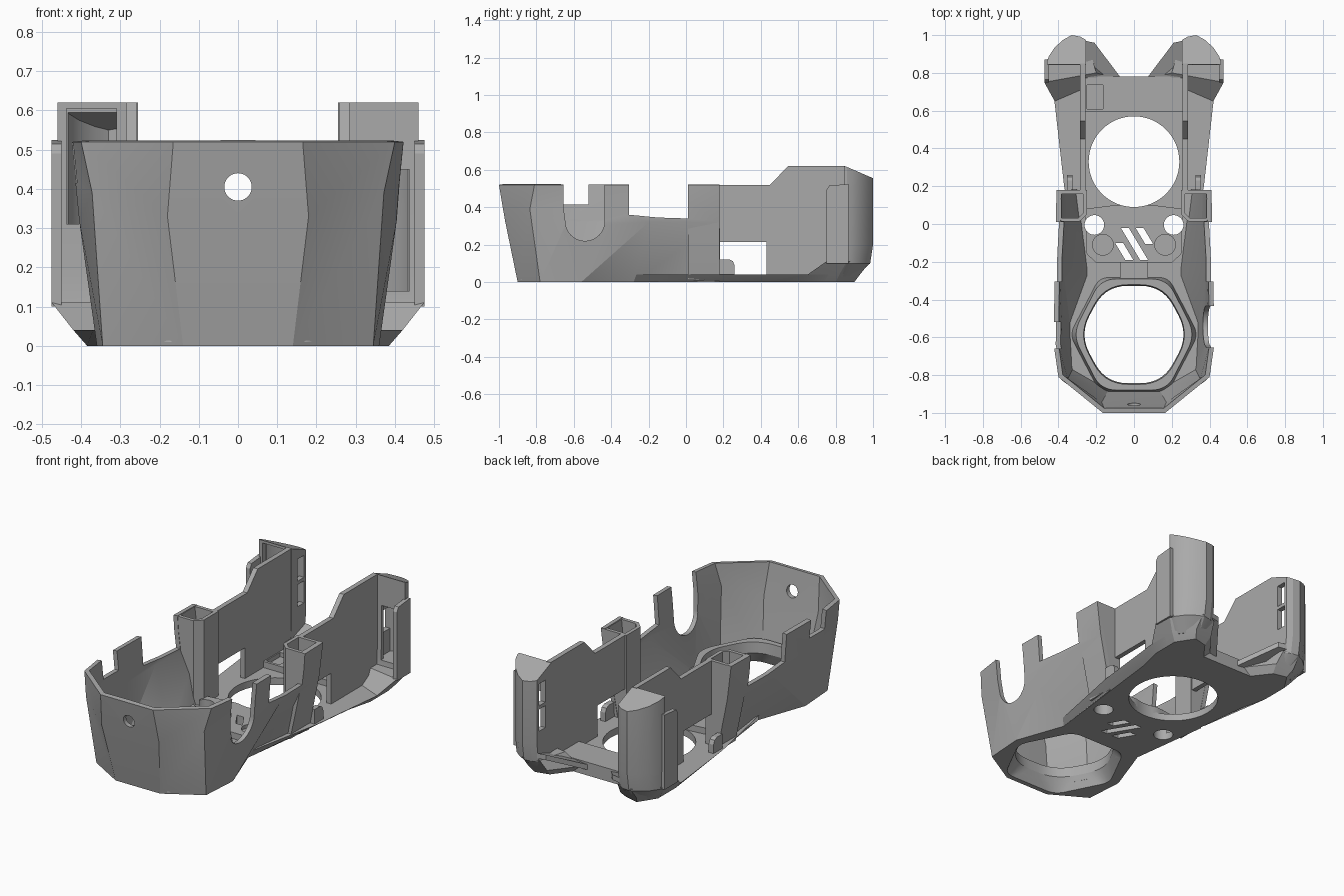
import bpy, bmesh, math
from mathutils import Vector

cube = bpy.data.objects.get("Cube")
if cube:
    bpy.data.objects.remove(cube, do_unlink=True)

grey = bpy.data.materials.new("plain grey")
grey.use_nodes = True
grey.diffuse_color = (0.4, 0.4, 0.4, 1)
grey.node_tree.nodes["Principled BSDF"].inputs["Base Color"].default_value = (0.4, 0.4, 0.4, 1)


def loft(name, rings, closed=True):
    """Skin a stack of rings: a capped solid, or an open faceted sheet."""
    bm = bmesh.new()
    rows = [[bm.verts.new(p) for p in ring] for ring in rings]
    count = len(rows[0])
    for low, high in zip(rows, rows[1:]):
        for i in range(count if closed else count - 1):
            j = (i + 1) % count
            if closed:
                bm.faces.new((low[i], low[j], high[j], high[i]))
            else:
                bm.faces.new((low[i], low[j], high[j]))
                bm.faces.new((low[i], high[j], high[i]))
    if closed:
        bm.faces.new(rows[0][::-1])
        bm.faces.new(rows[-1])
        bmesh.ops.recalc_face_normals(bm, faces=bm.faces)
    mesh = bpy.data.meshes.new(name)
    bm.to_mesh(mesh)
    bm.free()
    mesh.materials.append(grey)
    obj = bpy.data.objects.new(name, mesh)
    bpy.context.collection.objects.link(obj)
    return obj


def prism(name, outline, a, b, axis="z"):
    place = {"x": lambda p, h: (h, p[0], p[1]),
             "y": lambda p, h: (p[0], h, p[1]),
             "z": lambda p, h: (p[0], p[1], h)}[axis]
    return loft(name, [[place(p, h) for p in outline] for h in (a, b)])


def box(name, x, y, z):
    return prism(name, [(x[0], y[0]), (x[1], y[0]), (x[1], y[1]), (x[0], y[1])], *z)


def circle(cx, cy, r, n=40):
    return [(cx + r * math.cos(math.tau * i / n), cy + r * math.sin(math.tau * i / n)) for i in range(n)]


def select(obj):
    bpy.ops.object.select_all(action="DESELECT")
    bpy.context.view_layer.objects.active = obj
    obj.select_set(True)


def apply(obj):
    select(obj)
    for mod in list(obj.modifiers):
        bpy.ops.object.modifier_apply(modifier=mod.name)


def cut(obj, *cutters):
    for cutter in cutters:
        mod = obj.modifiers.new("cut", "BOOLEAN")
        mod.operation, mod.solver, mod.object = "DIFFERENCE", "EXACT", cutter
        apply(obj)
        bpy.data.objects.remove(cutter, do_unlink=True)


def both(points):
    """Full outline from its +x half, listed from front to back."""
    return [(-x, y) for x, y in reversed(points)] + list(points)


def hexagon(wide, narrow, half_length, z, blend, cy=-0.585, steps=8):
    """Hexagon with flat front and back and rounded corners."""
    pts = [Vector((x, cy + y, z)) for x, y in (
        (wide, 0), (narrow, half_length), (-narrow, half_length),
        (-wide, 0), (-narrow, -half_length), (narrow, -half_length))]
    ring = []
    for i, corner in enumerate(pts):
        a = corner.lerp(pts[i - 1], blend)
        b = corner.lerp(pts[(i + 1) % 6], blend)
        for k in range(steps):
            t = k / (steps - 1)
            ring.append(a.lerp(corner, t).lerp(corner.lerp(b, t), t))
    return ring


# Faceted front hull
bottom = [(0.14, -0.9), (0.345, -0.78), (0.36, -0.56), (0.26, -0.28), (0.32, 0.18)]
middle = [(0.18, -0.968, 0.33), (0.372, -0.835, 0.39), (0.405, -0.64, 0.32), (0.405, -0.2, 0.32), (0.385, 0.18, 0.32)]
top = [(0.165, -1.0), (0.40, -0.81), (0.425, -0.64), (0.42, -0.25), (0.41, 0.18)]
hull = loft("front_hull", [
    [(0, -0.9, 0)] + [(x, y, 0) for x, y in bottom],
    [(0, -0.968, 0.33)] + middle,
    [(0, -1.0, 0.52)] + [(x, y, 0.52) for x, y in top]], closed=False)
hull.modifiers.new("mirror", "MIRROR")
solid = hull.modifiers.new("thickness", "SOLIDIFY")
solid.thickness, solid.offset = 0.026, -1
apply(hull)
u_slot = [(-0.655, 0.6), (-0.655, 0.40)]
u_slot += [(-0.54 - 0.105 * math.cos(a), 0.325 - 0.105 * math.sin(a))
           for a in (math.pi * i / 16 for i in range(17))] + [(-0.435, 0.6)]
dip = [(-0.305, 0.6), (-0.305, 0.36), (-0.15, 0.345), (0.01, 0.34), (0.01, 0.6)]
notch = [(-0.66, 0.6), (-0.66, 0.415), (-0.52, 0.415), (-0.52, 0.6)]
cut(hull, prism("dip_cutter", dip, -0.6, 0.6, "x"),
    prism("slot_cutter", u_slot, 0.2, 0.6, "x"),
    prism("notch_cutter", notch, -0.6, -0.2, "x"),
    prism("hole_cutter", circle(0, 0.405, 0.035), -1.1, -0.8, "y"))

# Floor plate with its openings
edge_low = bottom[:4] + [(0.35, 0.5), (0.385, 0.64), (0.385, 0.74), (0.16, 0.78)]
edge_high = [(0.14, -0.905), (0.347, -0.785), (0.363, -0.56), (0.275, -0.28),
             (0.37, 0.2), (0.42, 0.64), (0.42, 0.76), (0.16, 0.78)]
floor = loft("floor_plate", [[(x, y, z) for x, y in both(half)]
                             for half, z in ((edge_low, 0), (edge_high, 0.04))])


def floor_cutters():
    cutters = [prism("round_cutter", circle(0, 0.33, 0.24, 64), -0.1, 0.3)]
    cutters += [prism("bore_cutter", circle(s * 0.21, -0.005, 0.052), -0.1, 0.3) for s in (1, -1)]
    for x, y0, y1 in ((-0.1, -0.19, -0.1), (-0.022, -0.19, -0.02), (0.056, -0.105, -0.02)):
        lean = [(x - 0.6 * (y + 0.1) + w, y) for y, w in ((y0, 0), (y0, 0.042), (y1, 0.042), (y1, 0))]
        cutters.append(prism("vent_cutter", lean, -0.1, 0.3))
    return cutters


def funnel_cutter():
    return loft("funnel_cutter", [hexagon(0.33, 0.18, 0.295, -0.02, 0.12), hexagon(0.29, 0.15, 0.258, 0.07, 0.4),
                                  hexagon(0.30, 0.16, 0.27, 0.2, 0.4)])


cut(floor, funnel_cutter(), *floor_cutters())

# Raised collar around the front opening
collar = loft("front_collar", [hexagon(0.345, 0.185, 0.305, 0.01, 0.12), hexagon(0.325, 0.175, 0.295, 0.13, 0.25)])
cut(collar, funnel_cutter())

# Raised centre panel with shallow round recesses
panel = prism("centre_panel", both([(0.2, -0.205), (0.25, -0.16), (0.26, 0.08), (0.1, 0.10)]), 0.03, 0.075)
cut(panel, *floor_cutters(),
    *[prism("recess_cutter", circle(s * 0.165, -0.11, 0.055), 0.055, 0.3) for s in (1, -1)])
bridge = box("panel_step", (-0.075, 0.075), (-0.29, -0.20), (0.03, 0.10))

# Rear cross plate with a square pocket
cross = box("rear_cross_plate", (-0.26, 0.26), (0.595, 0.78), (0.03, 0.075))
cut(cross, box("pocket_cutter", (-0.25, -0.165), (0.61, 0.735), (0.05, 0.2)))

# Parts repeated on each side
back_outline = [(0.255, 0.845), (0.255, 0.975), (0.285, 0.992), (0.33, 1.0), (0.375, 0.975),
                (0.42, 0.935), (0.45, 0.89), (0.46, 0.86), (0.46, 0.845)]
inner_outline = [(0.285, 0.865), (0.285, 0.96), (0.33, 0.978), (0.365, 0.957),
                 (0.405, 0.92), (0.432, 0.88), (0.437, 0.865)]


def roof(y):
    return 0.62 - max(0, y - 0.85) * 0.43


for s, side in ((1, "left"), (-1, "right")):
    # Long rear wall with a window
    wall_profile = [(0.165, 0.02), (0.165, 0.52), (0.45, 0.52), (0.545, 0.62), (0.85, 0.62), (0.85, 0.02)]
    wall = prism(side + "_rear_wall", wall_profile, s * 0.257, s * 0.285, "x")
    cut(wall, box("window_cutter", (s * 0.2, s * 0.35), (0.175, 0.43), (0.04, 0.215)))

    # Hollow post at the back of the hull
    post = loft(side + "_hollow_post", [[(s * x, y, z) for x, y in
                ((0.25, 0.05), (0.29, 0.012), (out, 0.012), (out, 0.18), (0.25, 0.18))]
                for out, z in ((0.32, 0.01), (0.385, 0.32), (0.41, 0.52))])
    cut(post, loft("post_cutter", [[(s * x, y, z) for x, y in
                   ((0.27, 0.058), (0.295, 0.032), (out, 0.032), (out, 0.16), (0.27, 0.16))]
                   for out, z in ((0.31, 0.08), (0.362, 0.32), (0.392, 0.6))]))

    # Small rounded tab on the ledge
    tab = [(0.18, 0.03), (0.26, 0.03), (0.26, 0.09), (0.25, 0.112), (0.23, 0.122), (0.18, 0.122)]
    prism(side + "_ledge_tab", tab, s * 0.325, s * 0.355, "x")

    # Rear corner column: hollow, with a mouth in front and two slots inside
    low = [(s * (0.255 + (x - 0.255) * 0.7), 0.78 + (y - 0.78) * 0.6, 0.03) for x, y in back_outline]
    column = loft(side + "_rear_column", [
        low, [(s * x, 0.78 + (y - 0.78) * 0.93, 0.1) for x, y in back_outline],
        [(s * x, y, 0.2) for x, y in back_outline], [(s * x, y, roof(y)) for x, y in back_outline]])
    mouth = (0.14, 0.45) if s > 0 else (0.31, 0.605)
    cut(column, loft("hollow_cutter", [[(s * x, y, 0.14) for x, y in inner_outline],
                                       [(s * x, y, roof(y) - 0.015) for x, y in inner_outline]]),
        box("mouth_cutter", (s * 0.31, s * 0.437), (0.8, 0.875), mouth),
        *[box("slot_cutter", (s * 0.2, s * 0.3), (0.90, 0.958), z) for z in ((0.27, 0.395), (0.415, 0.54))])

    # Outer lip of the column with a tapered foot
    lip = [(0.75, 0.1), (0.75, 0.49), (0.765, 0.515), (0.87, 0.525), (0.87, 0.1)]
    prism(side + "_column_lip", lip, s * 0.45, s * 0.475, "x")
    loft(side + "_column_foot", [[(s * x, y, z) for x, y in ring] for z, ring in (
        (0.0, [(0.16, 0.775), (0.385, 0.66), (0.385, 0.80), (0.32, 0.90), (0.24, 0.88)]),
        (0.04, [(0.12, 0.78), (0.42, 0.65), (0.42, 0.82), (0.34, 0.93), (0.23, 0.92)]),
        (0.11, [(0.20, 0.80), (0.475, 0.75), (0.472, 0.86), (0.34, 0.985), (0.245, 0.965)]))])

    # Sloping wing between the cross plate and the column
    loft(side + "_rear_wing", [[(s * x, y, z + lift) for x, y, z in (
        (0.07, 0.775, 0.03), (0.25, 0.775, 0.05), (0.26, 0.97, 0.12), (0.21, 0.96, 0.12))]
        for lift in (0, 0.03)])

# Smooth the curved parts, keeping facets crisp
for obj in bpy.context.collection.objects:
    if obj.type == "MESH" and obj.data.materials[:1] == [grey]:
        select(obj)
        bpy.ops.object.shade_smooth_by_angle(angle=math.radians(18))
